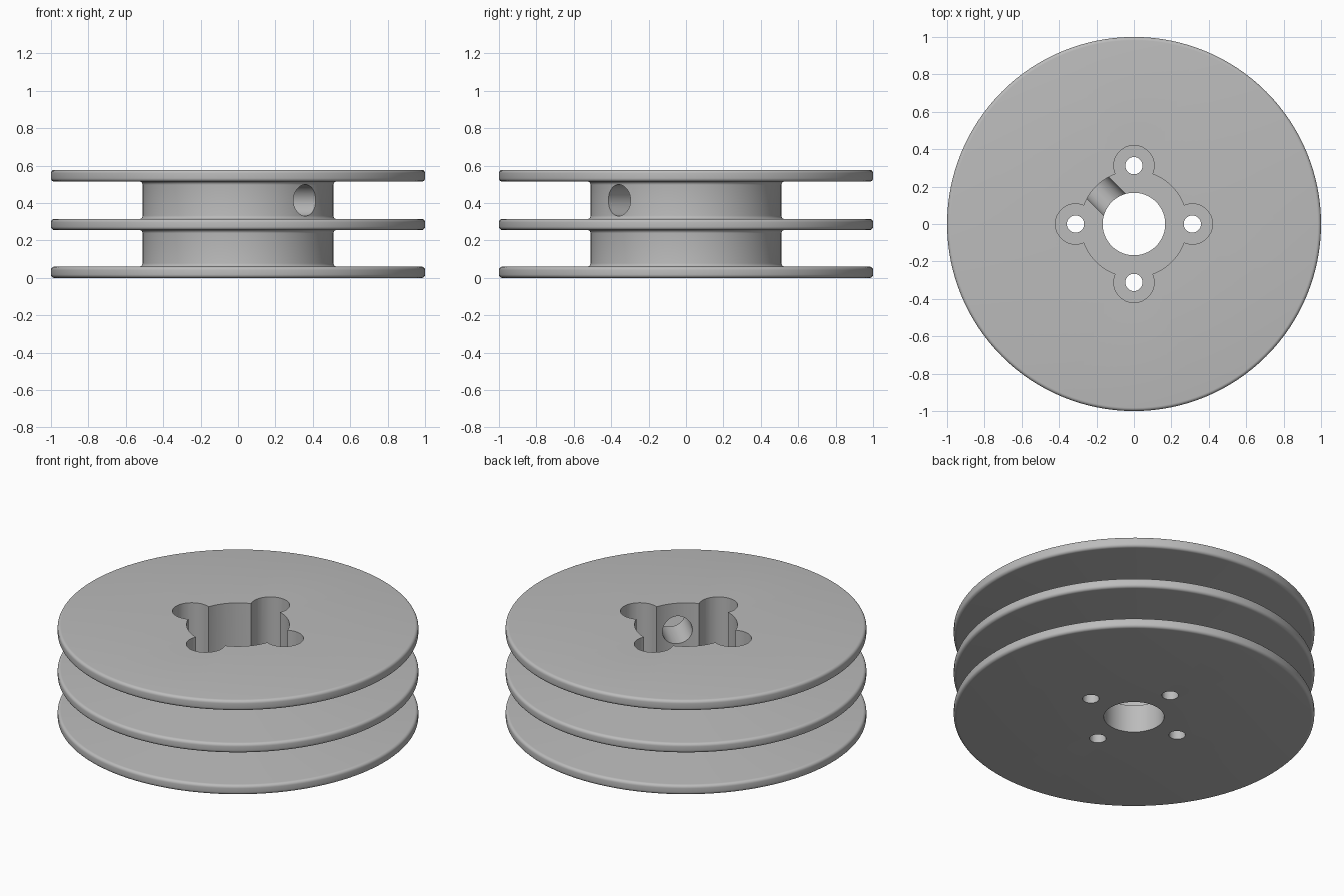
import bpy, bmesh
from math import sin, cos, pi, radians
from mathutils import Vector, Matrix

cube = bpy.data.objects.get("Cube")
if cube:
    bpy.data.objects.remove(cube)

TOP, DRUM, BORE = 0.578, 0.51, 0.167
FLANGES = [(0.0, 0.06), (0.256, 0.315), (0.515, TOP)]
EDGE, FILLET = 0.018, 0.018
FLOOR = 0.17

metal = bpy.data.materials.new("light grey")
metal.use_nodes = True
grey = (0.5, 0.5, 0.5, 1)
metal.diffuse_color = grey
metal.node_tree.nodes["Principled BSDF"].inputs["Base Color"].default_value = grey


def make_object(name, bm):
    bmesh.ops.recalc_face_normals(bm, faces=bm.faces)
    mesh = bpy.data.meshes.new(name)
    bm.to_mesh(mesh)
    bm.free()
    mesh.materials.append(metal)
    obj = bpy.data.objects.new(name, mesh)
    bpy.context.collection.objects.link(obj)
    return obj


def arc(cx, cz, r, start, end, steps=5):
    angles = [radians(start + (end - start) * i / steps) for i in range(steps + 1)]
    return [(cx + r * cos(a), cz + r * sin(a)) for a in angles]


# Double grooved pulley: half profile revolved around the bore
profile = [(BORE, 0)]
for low, high in FLANGES:
    if low > 0:
        profile += arc(DRUM + FILLET, low - FILLET, FILLET, 180, 90)
    profile += arc(1 - EDGE, low + EDGE, EDGE, -90, 0)
    profile += arc(1 - EDGE, high - EDGE, EDGE, 0, 90)
    if high < TOP:
        profile += arc(DRUM + FILLET, high + FILLET, FILLET, 270, 180)
profile.append((BORE, TOP))

bm = bmesh.new()
ring = [bm.verts.new((x, 0, z)) for x, z in profile]
edges = [bm.edges.new((ring[i - 1], ring[i])) for i in range(len(ring))]
bmesh.ops.spin(bm, geom=ring + edges, cent=(0, 0, 0), axis=(0, 0, 1),
               angle=2 * pi, steps=128, use_merge=True)
bmesh.ops.remove_doubles(bm, verts=bm.verts, dist=1e-5)
pulley = make_object("pulley", bm)


def cut(start, end, radius, sides=48):
    """Drill a round hole between two points."""
    start, end = Vector(start), Vector(end)
    axis = end - start
    turn = axis.to_track_quat("Z", "Y").to_matrix().to_4x4()
    bm = bmesh.new()
    bmesh.ops.create_cone(bm, cap_ends=True, segments=sides, radius1=radius,
                          radius2=radius, depth=axis.length,
                          matrix=Matrix.Translation((start + end) / 2) @ turn)
    cutter = make_object("cutter", bm)
    cutter.hide_render = True
    mod = pulley.modifiers.new("hole", "BOOLEAN")
    mod.operation, mod.solver, mod.object = "DIFFERENCE", "EXACT", cutter
    bpy.context.view_layer.objects.active = pulley
    bpy.ops.object.modifier_apply(modifier=mod.name)
    bpy.data.objects.remove(cutter)


# Hub recess with four round lobes, each with a screw hole
cut((0, 0, FLOOR), (0, 0, 1), 0.285, 96)
for i in range(4):
    x, y = 0.312 * cos(i * pi / 2), 0.312 * sin(i * pi / 2)
    cut((x, y, FLOOR), (x, y, 1), 0.108)
    cut((x, y, -0.2), (x, y, 1), 0.046, 32)

# Cord tunnels, one from the hub into each groove on opposite sides
for side, z in ((1, 0.415), (-1, 0.155)):
    cut((0, 0, z), (side * 0.5, -side * 0.5, z), 0.084)

bpy.ops.object.select_all(action="DESELECT")
pulley.select_set(True)
bpy.context.view_layer.objects.active = pulley
bpy.ops.object.shade_smooth_by_angle(angle=radians(30))
